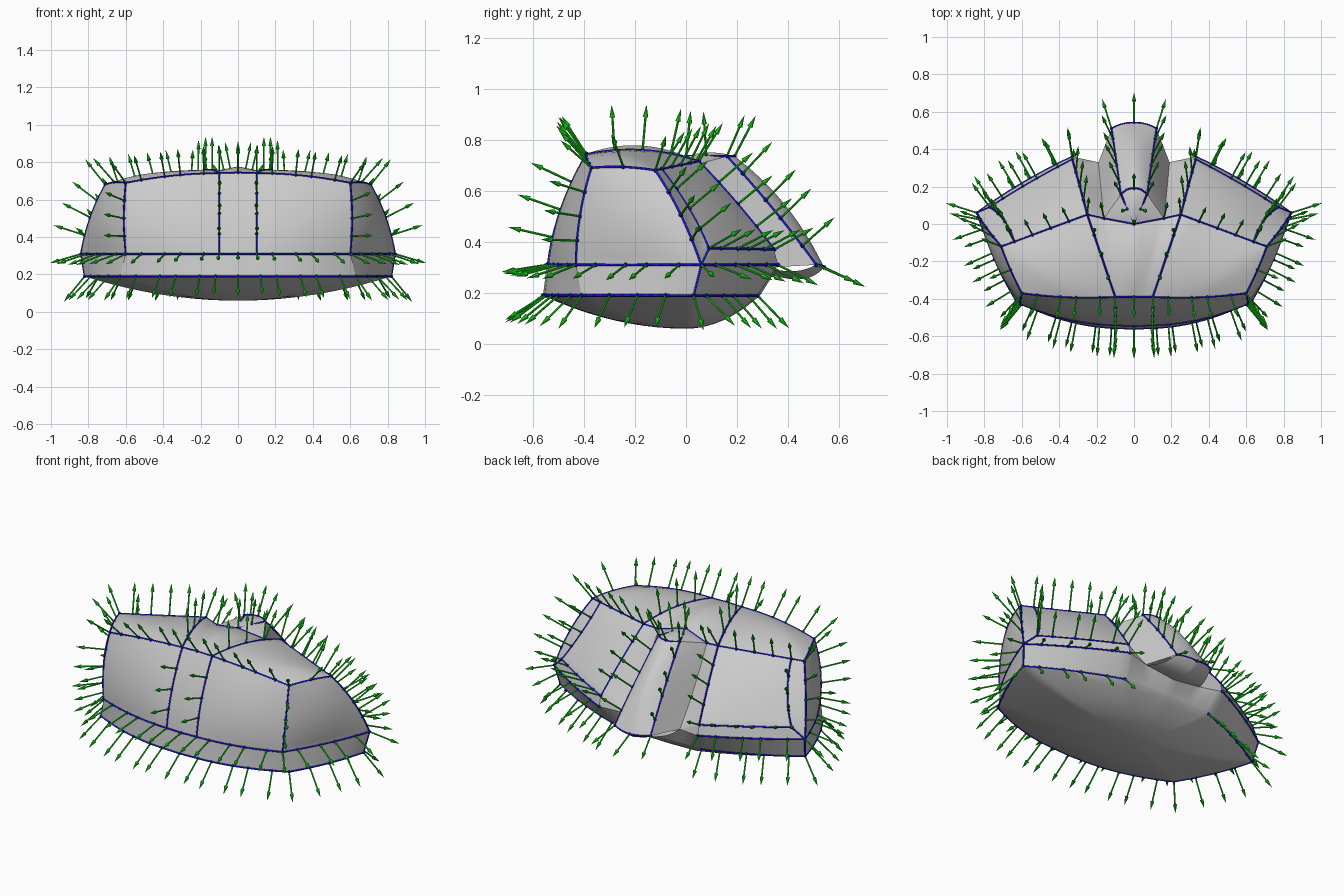
import bpy, bmesh
from math import pi
from mathutils import Vector as V, Matrix
from mathutils.bvhtree import BVHTree

if "Cube" in bpy.data.objects:
    bpy.data.objects.remove(bpy.data.objects["Cube"])

N = 12


def edge(*pts, b=(0, 0, 0)):
    """N+1 samples through corner points, with an optional mid bulge."""
    seg, out = len(pts) - 1, []
    for i in range(N + 1):
        t = i / N
        k = min(int(t * seg), seg - 1)
        p = V(pts[k]).lerp(V(pts[k + 1]), t * seg - k)
        out.append(p + V(b) * 4 * t * (1 - t))
    return out


def flip(p):
    return V((-p.x, p.y, p.z))


def add_grid(bm, grid):
    for f in (lambda p: p, flip):
        vs = [[bm.verts.new(f(p)) for p in row] for row in grid]
        for i in range(len(vs) - 1):
            for j in range(len(vs[0]) - 1):
                bm.faces.new((vs[i][j], vs[i][j + 1], vs[i + 1][j + 1], vs[i + 1][j]))


def patch(bm, bottom, top, left, right, b=(0, 0, 0)):
    """Coons patch between four edges; left/right run from bottom to top."""
    grid = []
    for j in range(N + 1):
        v, row = j / N, []
        for i in range(N + 1):
            u = i / N
            p = (bottom[i].lerp(top[i], v) + left[j].lerp(right[j], u)
                 - bottom[0].lerp(bottom[N], u).lerp(top[0].lerp(top[N], u), v))
            row.append(p + V(b) * 16 * u * (1 - u) * v * (1 - v))
        grid.append(row)
    add_grid(bm, grid)


def make_object(name, bm, color=None):
    me = bpy.data.meshes.new(name)
    bm.to_mesh(me)
    bm.free()
    ob = bpy.data.objects.new(name, me)
    bpy.context.collection.objects.link(ob)
    if color:
        me.materials.append(material(name, color))
    return ob


def material(name, color):
    m = bpy.data.materials.new(name)
    m.diffuse_color = color
    m.use_nodes = True
    m.node_tree.nodes["Principled BSDF"].inputs["Base Color"].default_value = m.diffuse_color
    return m


# Corner points: lower ring, belt ring, roof, rear windows, spine
B0, B1, B2, B3, B4, B5 = ((0, -.56, .19), (.12, -.555, .19), (.63, -.41, .19),
                          (.82, .03, .19), (.30, .28, .19), (0, .29, .19))
U0, U1, U2, U3, U4 = ((0, -.545, .31), (.1, -.54, .31), (.6, -.43, .31),
                      (.84, .06, .31), (.33, .36, .31))
T0, T1, T2, T3 = (0, -.39, .745), (.1, -.39, .742), (.6, -.37, .69), (.71, -.12, .68)
R0, R1, V3, V4, W = (0, 0, .735), (.25, .05, .715), (.64, -.095, .685), (.77, .09, .375), (.33, .345, .37)
F1, F2, G0 = (.16, .03, .70), (.19, .33, .30), (0, .34, .27)
S1, S1c, S2, S2c = (.07, .16, .735), (0, .19, .735), (.12, .51, .31), (0, .54, .30)

# Shared edges
b01, b12, b23 = edge(B0, B1), edge(B1, B2, b=(0, -.03, 0)), edge(B2, B3, b=(.02, 0, 0))
b34, b45 = edge(B3, B4, b=(.02, .01, 0)), edge(B4, B5)
u01, u12, u23 = edge(U0, U1), edge(U1, U2, b=(0, -.025, 0)), edge(U2, U3, b=(.015, -.01, 0))
u34 = edge(U3, U4, b=(.01, .01, 0))
t01, t12, t23 = edge(T0, T1), edge(T1, T2, b=(0, -.012, .012)), edge(T2, T3, b=(.005, 0, .008))
post0, post1 = edge(U0, T0, b=(0, -.025, 0)), edge(U1, T1, b=(0, -.025, 0))
post2, post3 = edge(U2, T2, b=(.01, -.015, 0)), edge(U3, T3, b=(.015, .01, .01))
roof_mid, roof1 = edge(T0, R0, b=(0, 0, .038)), edge(T1, R1, b=(0, 0, .03))
win_top, win_out = edge(R1, V3), edge(V4, V3, b=(-.015, .015, 0))
win_in, win_low = edge(W, R1, b=(0, .005, .005)), edge(W, V4, b=(.005, .005, 0))
spine, chan = edge(S2, S1, b=(0, .006, .006)), edge(F2, F1, b=(0, -.01, -.01))
spine_mid = edge(S2c, S1c, b=(0, .025, .025))
spine_top, spine_end = edge(S1c, S1, b=(0, .01, 0)), edge(S2c, S2, b=(0, .01, 0))
top_lip = edge(F1, S1)

body = bmesh.new()
# Belt between the two rings
patch(body, b01, u01, edge(B0, U0), edge(B1, U1))
patch(body, b12, u12, edge(B1, U1), edge(B2, U2))
patch(body, b23, u23, edge(B2, U2), edge(B3, U3))
patch(body, b34, u34, edge(B3, U3), edge(B4, U4))
patch(body, b45, edge(U4, F2, G0), edge(B4, U4), edge(B5, G0))
# Front and side walls
patch(body, u01, t01, post0, post1)
patch(body, u12, t12, post1, post2, (0, -.01, 0))
patch(body, u23, t23, post2, post3, (.02, 0, 0))
# Roof
patch(body, t01, edge(R0, F1, R1), roof_mid, roof1)
patch(body, t12, edge(R1, V3, T3), roof1, t23, (0, 0, .012))
# Rear windows with frames
patch(body, win_low, win_top, win_in, win_out, (0, .008, .008))
patch(body, edge(V4, U3), edge(V3, T3), win_out, post3)
patch(body, edge(U4, U3, b=(.01, .01, 0)), win_low, edge(U4, W), edge(U3, V4))
# Channels beside the spine
patch(body, edge(F2, W), edge(F1, R1), chan, win_in)
patch(body, edge(F2, F2), edge(U4, W), edge(F2, U4), edge(F2, W))
# Spine: walls, back, top and underside
patch(body, edge(F2, S2), top_lip, chan, spine)
patch(body, spine_end, spine_top, spine_mid, spine)
patch(body, edge(R0, F1), spine_top, edge(R0, S1c, b=(0, 0, .015)), top_lip)
patch(body, edge(G0, F2), spine_end, edge(G0, S2c, b=(0, .02, -.03)), edge(F2, S2, b=(0, 0, -.02)))
# Rounded underside
for ring in (b01, b12, b23, b34, b45):
    add_grid(body, [[V((p.x * r / 10, p.y * r / 10, .06 + .13 * (r / 10) ** 2)) for p in ring]
                    for r in range(11)])
bmesh.ops.remove_doubles(body, verts=body.verts, dist=.0015)
bmesh.ops.recalc_face_normals(body, faces=body.faces)
tree = BVHTree.FromBMesh(body)
body.faces.ensure_lookup_table()
areas = [f.calc_area() for f in body.faces]
shell = make_object("body_shell", body)
bpy.context.view_layer.objects.active = shell
shell.select_set(True)
bpy.ops.object.shade_smooth_by_angle(angle=pi / 6)

# Seam lines, with dots and normal arrows along them
seams = [b01, b12, b23, b34, u01, u12, u23, u34, t01, t12, t23, post1, post2, post3, roof1,
         win_top, win_out, win_in, win_low, spine, spine_top, spine_end, edge(V3, T3),
         edge(V4, U3), edge(R0, F1, R1), edge(B3, U3), edge(S1, R0)]
BLUE, GREEN = (.01, .01, .8, 1), (.01, .72, .01, 1)
cu = bpy.data.curves.new("seam_lines", 'CURVE')
cu.dimensions, cu.bevel_depth, cu.bevel_resolution = '3D', .005, 0
cu.materials.append(material("seam_lines", BLUE))
bpy.context.collection.objects.link(bpy.data.objects.new("seam_lines", cu))
dots, arrows, placed = bmesh.new(), bmesh.new(), []


def add_arrow(p):
    n = V()
    for _, nor, i, _ in tree.find_nearest_range(p, .05):
        n += nor * areas[i]
    n.normalize()
    if abs(p.z - .31) < .01:      # belt arrows droop slightly
        n.z -= .3
    if p.y > .15 and abs(p.x) < .13:      # spine arrows fan backwards
        n.x *= .35
    n.normalize()
    rot = n.to_track_quat('Z', 'Y').to_matrix().to_4x4()
    for r1, r2, z, h in ((.0045, .0045, .065, .13), (.011, 0, .155, .05)):
        bmesh.ops.create_cone(arrows, cap_ends=True, segments=8, radius1=r1, radius2=r2, depth=h,
                              matrix=Matrix.Translation(p) @ rot @ Matrix.Translation((0, 0, z)))


for seam in seams:
    length = sum((b - a).length for a, b in zip(seam, seam[1:]))
    count = max(1, round(length / .11))
    for f in (lambda p: p, flip):
        line = [f(p) for p in seam]
        sp = cu.splines.new('POLY')
        sp.points.add(N)
        for q, p in zip(sp.points, line):
            q.co = (*p, 1)
        for k in range(count + 1):
            p = line[round(k * N / count)]
            if all((p - q).length > .055 for q in placed):
                placed.append(p)
                bmesh.ops.create_icosphere(dots, subdivisions=1, radius=.01,
                                           matrix=Matrix.Translation(p))
                add_arrow(p)
make_object("seam_dots", dots, BLUE)
make_object("normal_arrows", arrows, GREEN)
